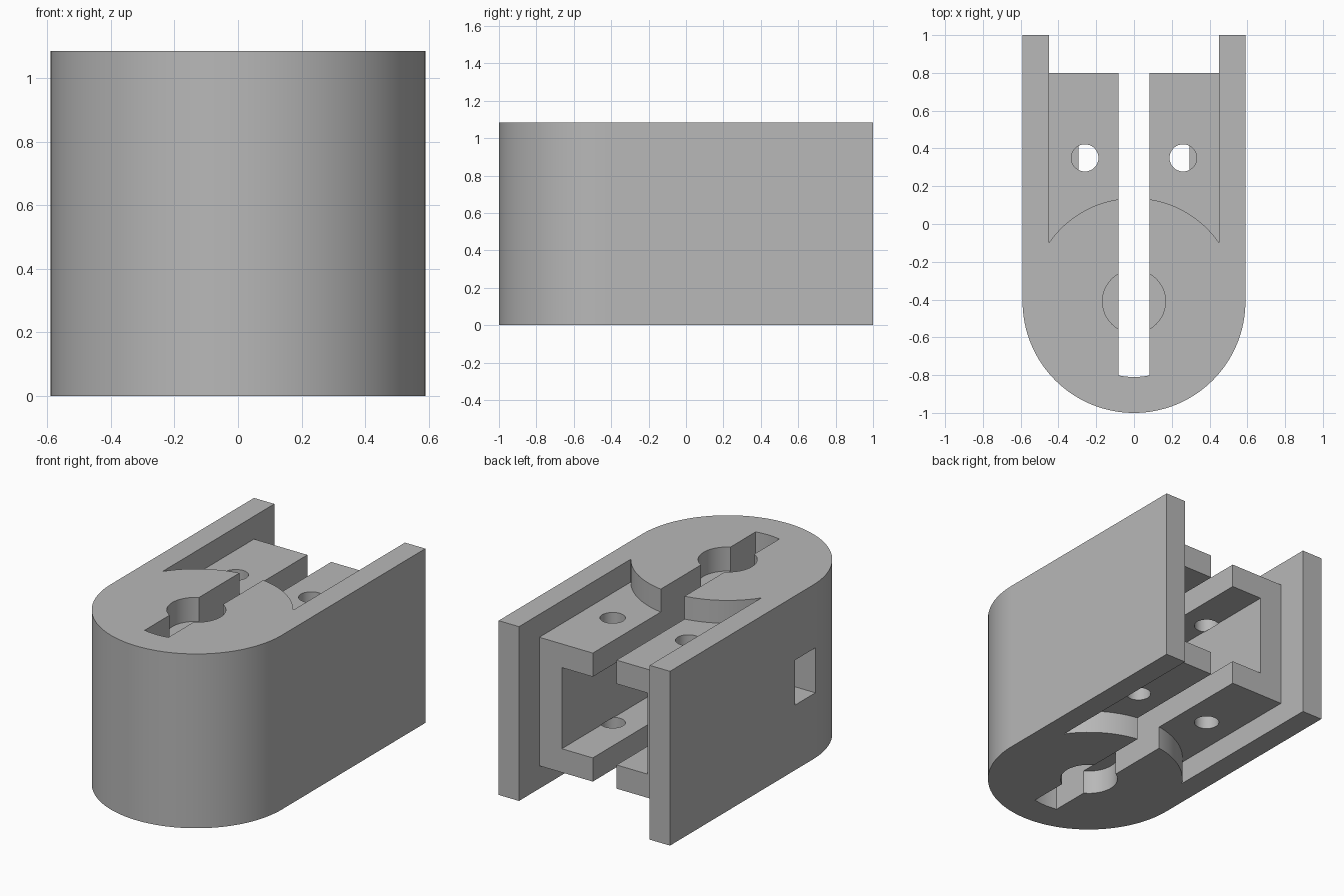
import bpy, bmesh, math

cube = bpy.data.objects.get("Cube")
if cube:
    bpy.data.objects.remove(cube, do_unlink=True)

# Main dimensions
H = 1.085            # height
R = 0.59             # outer radius of the rounded front
CY = -0.41           # centre of the rounded front
WALL = 0.14          # wall and recess thickness
INNER = R - WALL     # half width between the side walls
CAVITY = 0.295       # half width of the inner channel
CAV_LOW, CAV_HIGH = 0.29, 0.795
FAR = 1.2

grey = bpy.data.materials.new("plain_grey")
grey.use_nodes = True
grey.diffuse_color = (0.48, 0.48, 0.48, 1)
grey.node_tree.nodes["Principled BSDF"].inputs["Base Color"].default_value = (0.48, 0.48, 0.48, 1)


def arc(cx, cy, r, start, end, n):
    """Points along an arc, angles in degrees."""
    angles = [math.radians(start + (end - start) * i / n) for i in range(n + 1)]
    return [(cx + r * math.cos(a), cy + r * math.sin(a)) for a in angles]


def circle(cx, cy, r, n=48):
    return arc(cx, cy, r, 0, 360, n)[:-1]


def box(x0, x1, y0, y1):
    return [(x0, y0), (x1, y0), (x1, y1), (x0, y1)]


def prism(name, outline, z0, z1):
    """Extrude a flat outline between two heights."""
    bm = bmesh.new()
    face = bm.faces.new([bm.verts.new((x, y, z0)) for x, y in outline])
    top = bmesh.ops.extrude_face_region(bm, geom=[face])["geom"]
    verts = [v for v in top if isinstance(v, bmesh.types.BMVert)]
    bmesh.ops.translate(bm, vec=(0, 0, z1 - z0), verts=verts)
    bmesh.ops.recalc_face_normals(bm, faces=bm.faces[:])
    mesh = bpy.data.meshes.new(name)
    bm.to_mesh(mesh)
    bm.free()
    obj = bpy.data.objects.new(name, mesh)
    bpy.context.collection.objects.link(obj)
    return obj


# Outer body with a rounded front
body = prism("housing_body", arc(0, CY, R, 180, 360, 64) + [(R, 1), (-R, 1)], 0, H)
body.data.materials.append(grey)
cutters = []


def cut(name, outline, z0, z1):
    cutter = prism(name, outline, z0, z1)
    cutter.hide_render = True
    cutter.data.materials.append(grey)
    mod = body.modifiers.new(name, "BOOLEAN")
    mod.operation = "DIFFERENCE"
    mod.solver = "EXACT"
    mod.object = cutter
    cutters.append(cutter)


# Gap behind the inner block, between the side walls
cut("rear_gap", box(-INNER, INNER, 0.8, FAR), -0.3, H + 0.3)

# Inner channel with a rounded end
cut("channel", arc(0, CY, CAVITY, 180, 360, 32) + [(CAVITY, FAR), (-CAVITY, FAR)],
    CAV_LOW, CAV_HIGH)

# Recesses, shaft seats and screw holes, on top and underneath
seat_r = 0.547
edge = math.degrees(math.acos(INNER / seat_r))
recess = arc(0, CY, seat_r, 180 - edge, edge, 32) + [(INNER, FAR), (-INNER, FAR)]
for side, deep, seat, plate in (("top", H - 0.1425, H - 0.15, CAV_HIGH - 0.002),
                                ("bottom", 0.1425, 0.15, CAV_LOW + 0.002)):
    outside = H + 0.2 if side == "top" else -0.2
    cut(side + "_recess", recess, *sorted((deep, outside)))
    cut(side + "_shaft_seat", circle(0, CY, 0.167), *sorted((seat, outside)))
    for x in (-0.26, 0.26):
        cut(side + "_screw_hole", circle(x, 0.35, 0.072, 32), *sorted((plate, outside)))

# Long central slot with a slightly curved front end
half = 0.082
swing = math.degrees(math.asin(half / 0.4))
cut("slot", arc(0, CY, 0.4, 270 - swing, 270 + swing, 6) + [(half, FAR), (-half, FAR)],
    -0.4, H + 0.4)

# Window through one side wall
cut("side_window", box(-0.8, -0.2, -0.43, -0.23), 0.405, 0.685)

# Bake the cuts and drop the cutters
graph = bpy.context.evaluated_depsgraph_get()
graph.update()
baked = bpy.data.meshes.new_from_object(body.evaluated_get(graph))
body.modifiers.clear()
body.data = baked
baked.name = "housing_body"
for cutter in cutters:
    bpy.data.objects.remove(cutter, do_unlink=True)

# Smooth curved walls, keep edges sharp
bpy.ops.object.select_all(action="DESELECT")
body.select_set(True)
bpy.context.view_layer.objects.active = body
bpy.ops.object.shade_smooth_by_angle(angle=math.radians(30))
